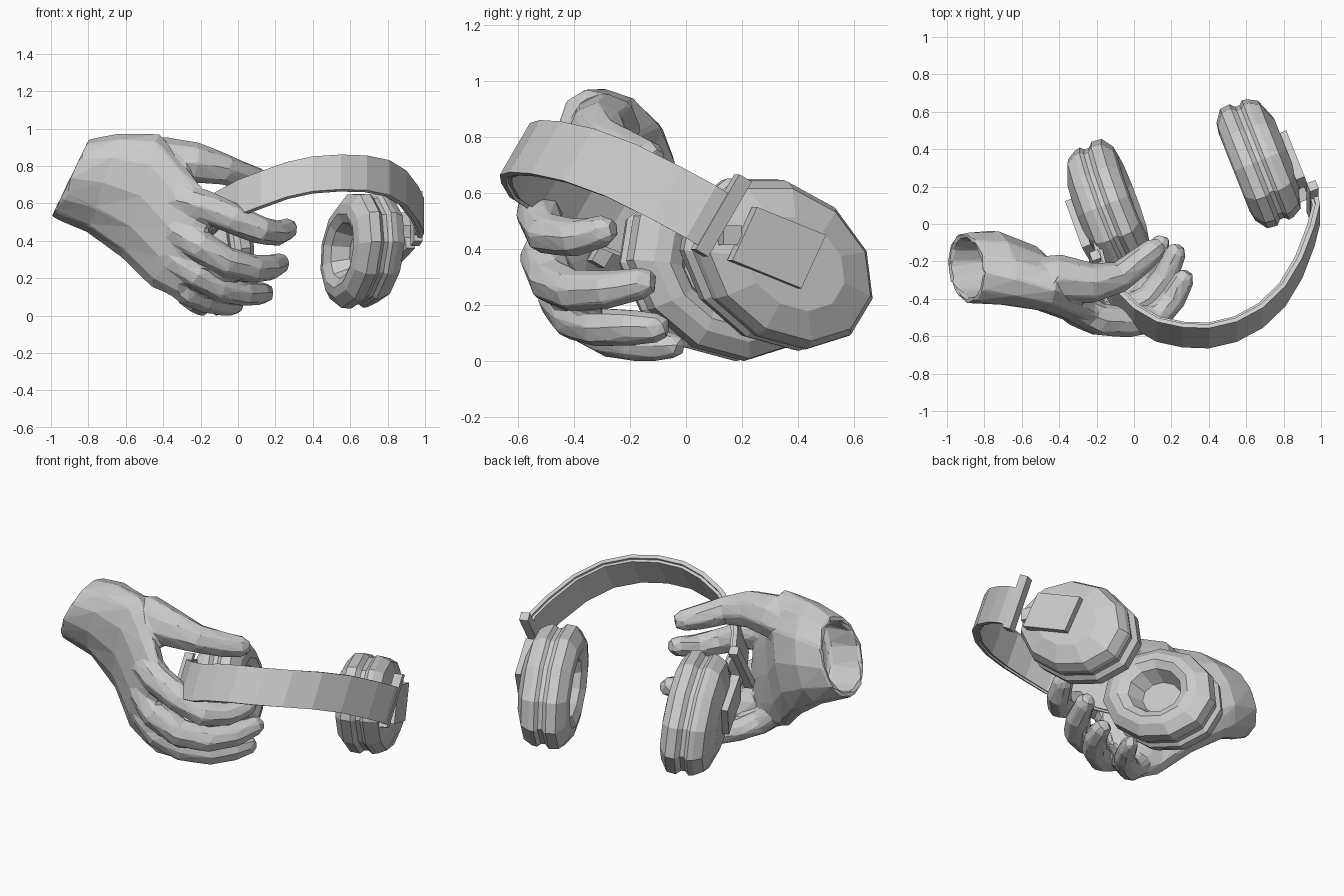
import bpy, bmesh, math
from mathutils import Vector as V, Matrix

cube = bpy.data.objects.get("Cube")
if cube:
    bpy.data.objects.remove(cube)

grey = bpy.data.materials.new("plain grey")
grey.use_nodes = True
grey.diffuse_color = (0.6, 0.6, 0.6, 1)
grey.node_tree.nodes["Principled BSDF"].inputs["Base Color"].default_value = (0.6, 0.6, 0.6, 1)


def finish(bm, name):
    bmesh.ops.recalc_face_normals(bm, faces=bm.faces)
    mesh = bpy.data.meshes.new(name)
    bm.to_mesh(mesh)
    bm.free()
    mesh.materials.append(grey)
    obj = bpy.data.objects.new(name, mesh)
    bpy.context.collection.objects.link(obj)
    return obj


def loft(bm, rings):
    """Skin closed rings of equal size and cap both ends."""
    loops = [[bm.verts.new(p) for p in ring] for ring in rings]
    n = len(loops[0])
    for a, b in zip(loops, loops[1:]):
        for i in range(n):
            j = (i + 1) % n
            bm.faces.new((a[i], a[j], b[j], b[i]))
    bm.faces.new(loops[0][::-1])
    bm.faces.new(loops[-1])


def ellipse(c, u, v, n):
    angles = [math.tau * i / n for i in range(n)]
    return [V(c) + V(u) * math.cos(a) + V(v) * math.sin(a) for a in angles]


def digit(bm, path, radii, sides=8):
    """Tapered tube with a rounded tip."""
    pts = [V(p) for p in path]
    tip = (pts[-1] - pts[-2]).normalized()
    pts.append(pts[-1] + tip * radii[-1] * 0.7)
    radii = list(radii) + [radii[-1] * 0.6]
    rings = []
    for i, p in enumerate(pts):
        t = (pts[min(i + 1, len(pts) - 1)] - pts[max(i - 1, 0)]).normalized()
        u = t.cross(V((0, 0, 1))).normalized()
        rings.append(ellipse(p, u * radii[i], t.cross(u) * radii[i], sides))
    loft(bm, rings)


# Hand: palm with an open wrist, fingers and thumb fused into one faceted skin
hand = bmesh.new()
palm = [  # centre, half height vector, half thickness vector
    ((-.7, -.245, .7), (.08, -.05, .2), (0, .14, 0)),
    ((-.9, -.235, .735), (.088, -.027, .18), (0, .16, 0)),
    ((-.9, -.235, .735), (.1, -.03, .208), (0, .188, 0)),
    ((-.72, -.235, .71), (.09, -.06, .265), (0, .195, 0)),
    ((-.52, -.29, .64), (.1, -.06, .335), (0, .17, 0)),
    ((-.38, -.38, .485), (.08, -.04, .335), (0, .13, 0)),
    ((-.25, -.44, .38), (.07, -.06, .29), (.02, .09, 0)),
    ((-.18, -.46, .36), (.06, -.07, .22), (.02, .05, 0)),
]
loft(hand, [ellipse(*ring, 12) for ring in palm])
fingers = [
    [(-.32, -.44, .62), (-.18, -.51, .585), (-.03, -.525, .52), (.12, -.5, .455), (.21, -.4, .44), (.27, -.29, .465)],
    [(-.33, -.45, .46), (-.2, -.51, .37), (-.06, -.48, .285), (.08, -.4, .25), (.17, -.28, .255), (.225, -.15, .28)],
    [(-.34, -.42, .31), (-.22, -.45, .22), (-.1, -.4, .15), (.03, -.31, .12), (.11, -.2, .12), (.145, -.1, .12)],
    [(-.36, -.37, .2), (-.27, -.35, .12), (-.18, -.28, .08), (-.09, -.19, .06), (-.03, -.09, .055), (-.01, -.04, .055)],
]
for path, size in zip(fingers, (1, 1, .94, .8)):
    digit(hand, path, [r * size for r in (.088, .088, .084, .077, .07, .058)])
digit(hand, [(-.55, -.3, .79), (-.4, -.29, .83), (-.22, -.315, .815), (-.07, -.28, .78),
             (.05, -.185, .74), (.115, -.13, .725)], (.12, .13, .11, .084, .074, .064))
hand = finish(hand, "hand")
skin = hand.modifiers.new("fuse", 'REMESH')
skin.mode = 'VOXEL'
skin.voxel_size = .014
soft = hand.modifiers.new("soften", 'SMOOTH')
soft.iterations = 4
facets = hand.modifiers.new("facets", 'DECIMATE')
facets.ratio = .035

# Headphone frame: outward axis of the cups and the direction towards the band
axis = V((.93, .37, 0)).normalized()
fore = V((.37, -.93, 0)).normalized()
up = V((0, 0, 1))
across = V((0, .5, .86)).normalized()


def ear_cup(name, centre, out, rise):
    """Slanted oval padded cup with a recessed inner face."""
    profile = [(.11, -.03), (.15, -.12), (.2, -.145), (.25, -.135), (.305, -.09), (.31, -.035),
               (.288, -.01), (.288, .015), (.305, .035), (.3, .065), (.275, .115), (.17, .16)]
    slant = math.radians(33)
    long = (fore * math.cos(slant) + rise * math.sin(slant)) * 1.22
    short = (rise * math.cos(slant) - fore * math.sin(slant)) * .91
    bm = bmesh.new()
    loft(bm, [ellipse(centre + out * t, long * r, short * r, 11) for r, t in profile])
    finish(bm, name)


def plate(name, centre, normal, u, v, depth, sides):
    """Flat prism standing along the given normal."""
    bm = bmesh.new()
    loft(bm, [ellipse(centre + normal * d, u, v, sides) for d in (-depth / 2, depth / 2)])
    finish(bm, name)


def bar(name, centre, x, y, z):
    """Box with the given full edge vectors."""
    bm = bmesh.new()
    bmesh.ops.create_cube(bm, size=1)
    bm.transform(Matrix.Translation(centre) @ Matrix((x, y, z)).transposed().to_4x4())
    finish(bm, name)


for label, centre, side, lean in (("left", V((.67, .33, .35)), 1, 0), ("right", V((-.14, .1, .31)), -1, .08)):
    out = (axis * side - up * lean).normalized()
    rise = (up + axis * side * lean).normalized()
    ear_cup(label + "_ear_cup", centre, out, rise)
    plate(label + "_cup_badge", centre + out * .172 + fore * .075 + rise * .055, out,
          fore * .18 - rise * .045, fore * .085 + rise * .145, .05, 4)
    flat = axis * side
    hinge = centre + flat * .19 + fore * .295 + up * .17
    bar(label + "_slider", hinge, flat * .05, across.cross(flat).normalized() * .055, across * .31)
    bar(label + "_hinge_arm", hinge - flat * .055 - fore * .05 - up * .07, flat * .08, fore * .07, up * .07)

# Headband: lower outer edge, swept across its width
edge = [V(p) for p in (
    (-.22, -.2, .36), (-.19, -.32, .41), (-.12, -.44, .475), (0, -.56, .54), (.12, -.63, .585), (.26, -.66, .635),
    (.4, -.665, .665), (.55, -.63, .675), (.69, -.555, .67), (.81, -.44, .645), (.9, -.29, .59),
    (.965, -.12, .505), (.995, 0, .44), (.98, .055, .405))]


def band(name, inset, depth, margin):
    bm = bmesh.new()
    rings = []
    for i, p in enumerate(edge):
        t = edge[min(i + 1, len(edge) - 1)] - edge[max(i - 1, 0)]
        inward = across.cross(t).normalized()
        near, far = inward * inset, inward * (inset + depth)
        low, high = across * margin, across * (.215 - margin)
        rings.append([p + near + low, p + near + high, p + far + high, p + far + low])
    loft(bm, rings)
    finish(bm, name)


band("headband", 0, .025, 0)
band("headband_padding", .024, .018, .012)
